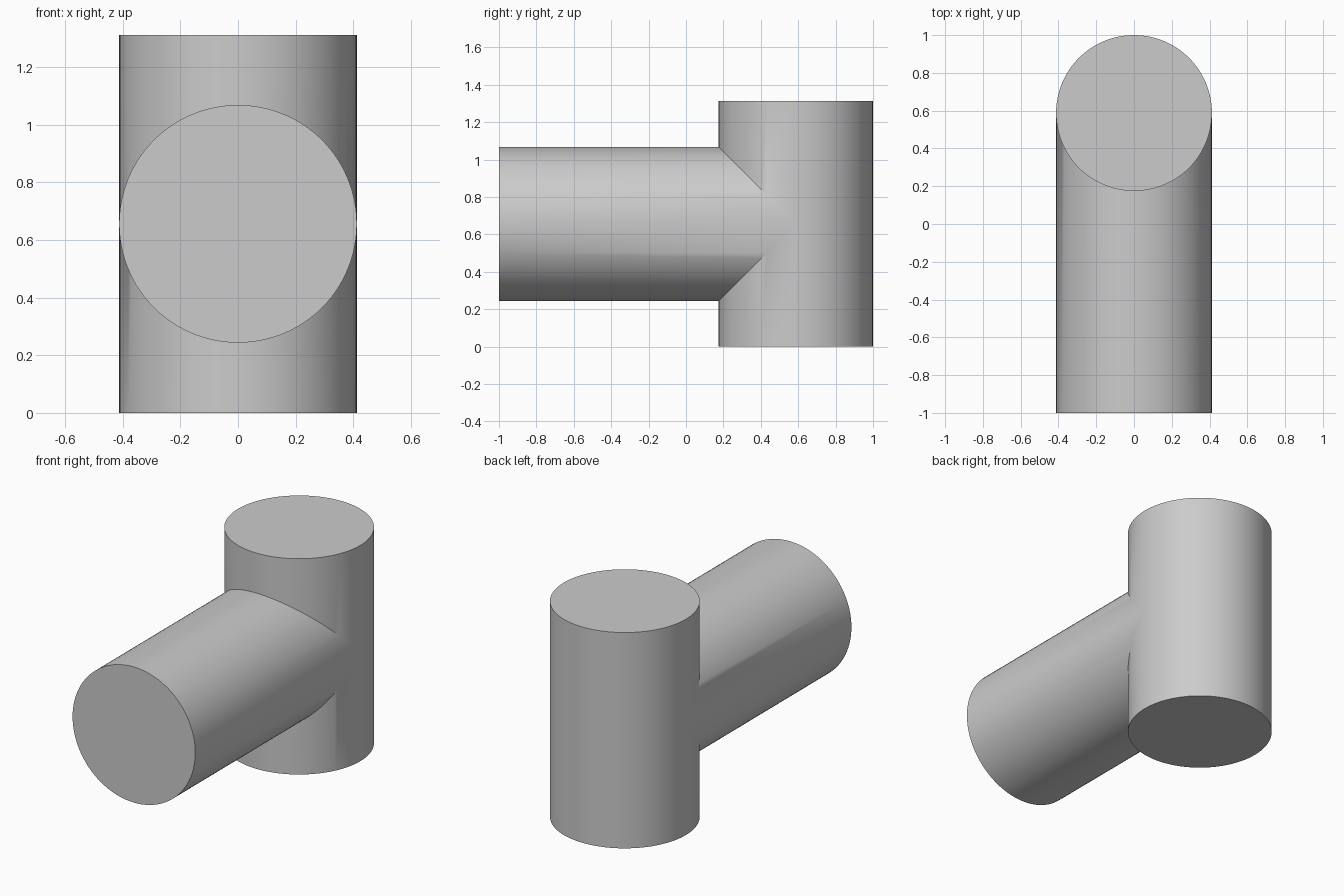
import bpy, bmesh, math

if "Cube" in bpy.data.objects:
    bpy.data.objects.remove(bpy.data.objects["Cube"])

R = 0.4125          # radius of both pipes
CY = 1.0 - R        # y of the upright axis
H = 1.312           # upright height
CZ = H / 2          # height of the branch axis
N = 96              # sides (multiple of 4)

bm = bmesh.new()


def bridge(a, b):
    """Quads between two closed rings of equal length."""
    for i in range(N):
        j = (i + 1) % N
        bm.faces.new((a[i], a[j], b[j], b[i]))


def ring(fn):
    return [bm.verts.new(fn(R * math.sin(t), R * math.cos(t)))
            for t in (2 * math.pi * i / N for i in range(N))]


# Upright: front side is split along the mitred seam, back side at mid height
bottom = ring(lambda s, c: (s, CY - c, 0))
low_seam = ring(lambda s, c: (s, CY - c, CZ - max(0, c)))
high_seam = ring(lambda s, c: (s, CY - c, CZ + max(0, c)))
top = ring(lambda s, c: (s, CY - c, H))
bridge(bottom, low_seam)
bridge(high_seam, top)
bm.faces.new(bottom)
bm.faces.new(top)

# Branch: flat front end, rear end mitred onto the same seam
front = ring(lambda s, c: (s, -1.0, CZ + c))
back = ring(lambda s, c: (s, CY - abs(c), CZ + c))
bridge(front, back)
bm.faces.new(front)

# Weld the seam into one closed skin
bmesh.ops.remove_doubles(bm, verts=bm.verts[:], dist=1e-4)
bmesh.ops.recalc_face_normals(bm, faces=bm.faces[:])

mesh = bpy.data.meshes.new("tee_joint")
bm.to_mesh(mesh)
bm.free()
obj = bpy.data.objects.new("tee_joint", mesh)
bpy.context.collection.objects.link(obj)

grey = bpy.data.materials.new("light grey")
grey.diffuse_color = (0.6, 0.6, 0.6, 1)
grey.use_nodes = True
grey.node_tree.nodes["Principled BSDF"].inputs["Base Color"].default_value = grey.diffuse_color
mesh.materials.append(grey)

bpy.context.view_layer.objects.active = obj
obj.select_set(True)
bpy.ops.object.shade_smooth_by_angle(angle=math.radians(30))
